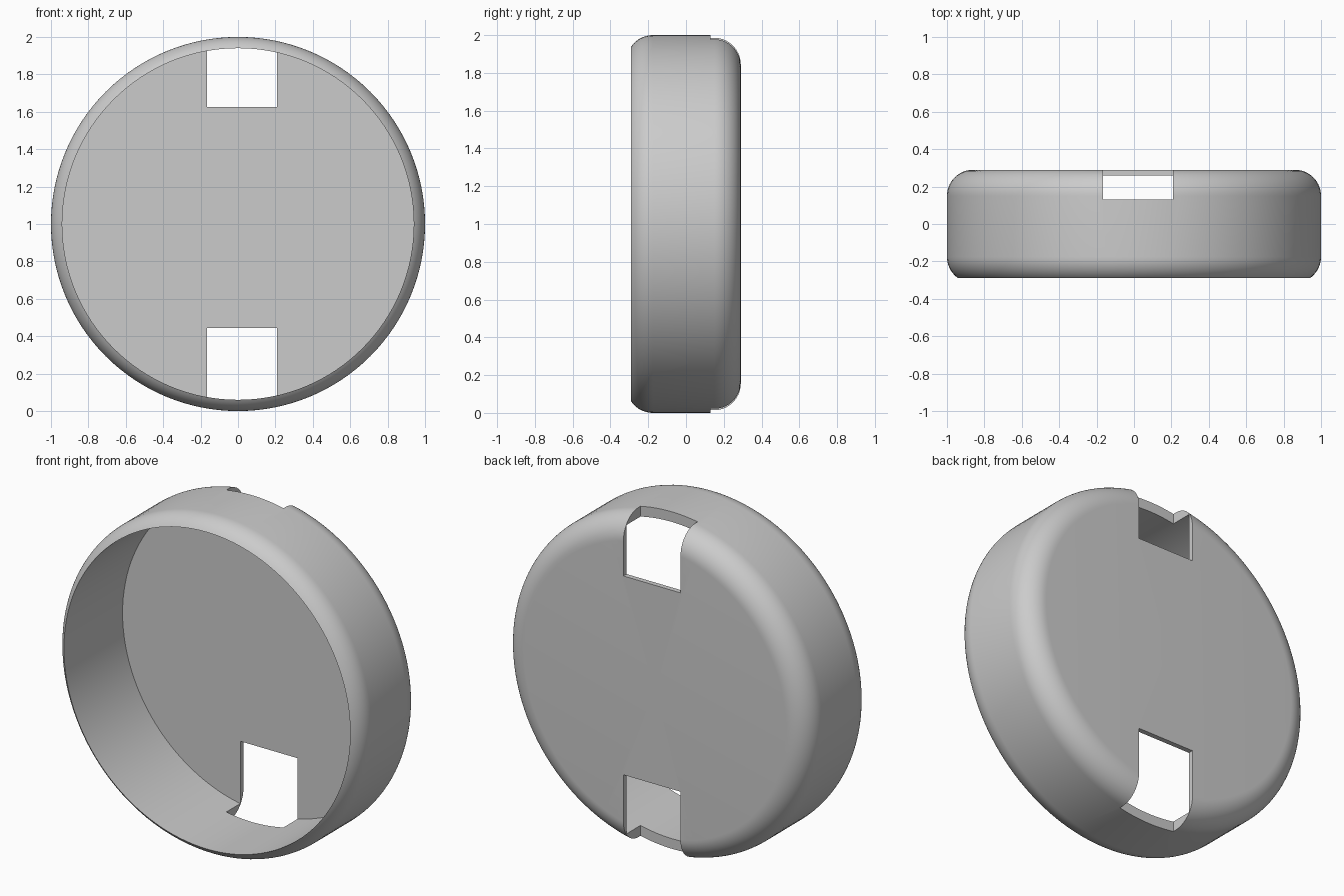
import bpy, bmesh, math
from mathutils import Matrix, Vector

if "Cube" in bpy.data.objects:
    bpy.data.objects.remove(bpy.data.objects["Cube"])

grey = bpy.data.materials.new("plain grey")
grey.diffuse_color = (0.6, 0.6, 0.6, 1)
grey.use_nodes = True
grey.node_tree.nodes["Principled BSDF"].inputs["Base Color"].default_value = grey.diffuse_color

R, BORE, HALF, PLATE = 1.0, 0.94, 0.29, 0.26   # radii, half depth, inner face of back plate
BACK_F, FRONT_F = 0.14, 0.14                   # edge fillets


def arc(cr, cy, rad, a0, a1, n):
    return [(cr + rad * math.cos(a0 + (a1 - a0) * i / n),
             cy + rad * math.sin(a0 + (a1 - a0) * i / n)) for i in range(n + 1)]


# Cross-section (radius, y): the front fillet runs out at the bore, leaving a sharp rim
drop = math.acos((BORE - (R - FRONT_F)) / FRONT_F)
front_y = -HALF + FRONT_F * math.sin(drop)
profile = [(0, PLATE), (BORE, PLATE)]
profile += arc(R - FRONT_F, front_y, FRONT_F, -drop, 0, 10)
profile += arc(R - BACK_F, HALF - BACK_F, BACK_F, 0, math.pi / 2, 14)
profile += [(0, HALF)]

# Round cup, lathed around the y axis
bm = bmesh.new()
verts = [bm.verts.new((r, y, 0)) for r, y in profile]
edges = [bm.edges.new(p) for p in zip(verts, verts[1:])]
bmesh.ops.spin(bm, geom=verts + edges, cent=(0, 0, 0), axis=(0, 1, 0),
               angle=2 * math.pi, steps=128, use_merge=True)
bmesh.ops.remove_doubles(bm, verts=bm.verts, dist=1e-5)
bmesh.ops.recalc_face_normals(bm, faces=bm.faces)
bmesh.ops.translate(bm, verts=bm.verts, vec=(0, 0, 1))
mesh = bpy.data.meshes.new("round_cup")
bm.to_mesh(mesh)
bm.free()
mesh.materials.append(grey)
cup = bpy.data.objects.new("round_cup", mesh)
bpy.context.collection.objects.link(cup)


# Notches through the back edge, top and bottom
def notch_cutter(name, z0, z1):
    lo, hi = Vector((-0.167, 0.13, z0)), Vector((0.208, 0.5, z1))
    bm = bmesh.new()
    bmesh.ops.create_cube(bm, size=1, matrix=Matrix.Translation((lo + hi) / 2)
                          @ Matrix.Diagonal((*(hi - lo), 1)))
    me = bpy.data.meshes.new(name)
    bm.to_mesh(me)
    bm.free()
    me.materials.append(grey)
    ob = bpy.data.objects.new(name, me)
    bpy.context.collection.objects.link(ob)
    ob.hide_render = True
    ob.hide_set(True)
    mod = cup.modifiers.new(name, 'BOOLEAN')
    mod.operation, mod.solver, mod.object = 'DIFFERENCE', 'EXACT', ob
    return ob


cutters = [notch_cutter("top_notch_cutter", 1.625, 2.3),
           notch_cutter("bottom_notch_cutter", -0.3, 0.445)]

# Apply the cuts, drop the cutters, then smooth the curved skin
bpy.context.view_layer.objects.active = cup
cup.select_set(True)
for m in list(cup.modifiers):
    bpy.ops.object.modifier_apply(modifier=m.name)
for c in cutters:
    bpy.data.objects.remove(c)
bpy.ops.object.shade_smooth_by_angle(angle=math.radians(30))
